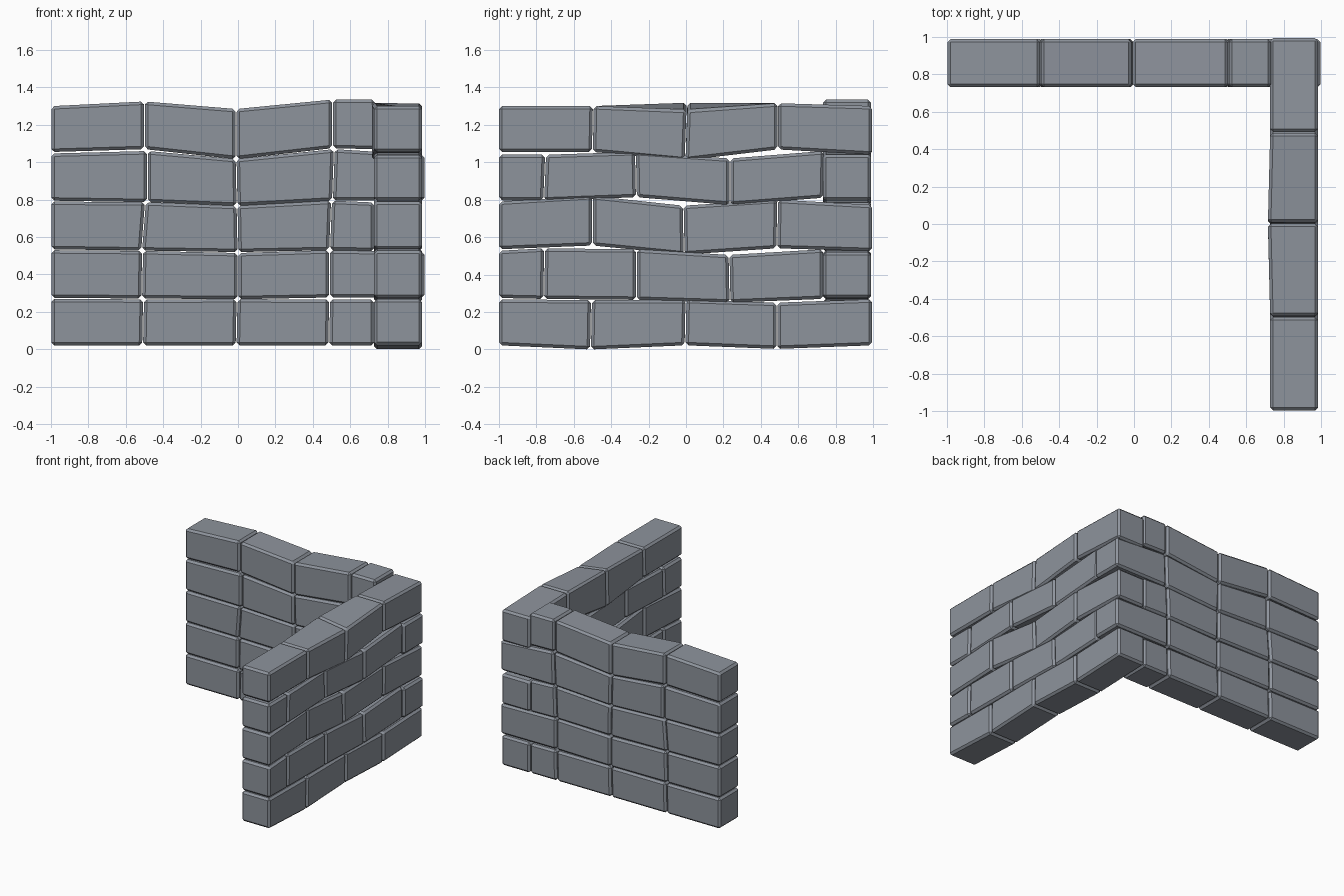
import bpy, bmesh

GAP = 0.0025     # half of the open joint between neighbouring bricks
CHAMFER = 0.016
NEAR, FAR = 0.732, 0.988   # inner and outer face of both walls

stone = bpy.data.materials.new("slate_stone")
stone.diffuse_color = (0.27, 0.295, 0.335, 1)


def make_brick(name, a, b, place):
    """One chamfered brick between joints a and b.
    Joint: (pos at bottom, pos at top, z bottom, z top, inner shift, outer shift, inner lift)"""
    bm = bmesh.new()
    bmesh.ops.create_cube(bm, size=2)
    for v in bm.verts:
        low, high, z0, z1, inner, outer, lift = a if v.co.x < 0 else b
        top, out = v.co.z > 0, v.co.y > 0
        u = (high if top else low) + (GAP if v.co.x < 0 else -GAP)
        d = FAR + outer if out else NEAR + inner
        z = (z1 if top else z0) + (0 if out or not top else lift)
        v.co = place(u, d, z)
    bmesh.ops.recalc_face_normals(bm, faces=bm.faces)
    bmesh.ops.bevel(bm, geom=bm.edges[:], offset=CHAMFER, segments=1,
                    profile=0.5, affect='EDGES')
    bmesh.ops.recalc_face_normals(bm, faces=bm.faces)
    me = bpy.data.meshes.new(name)
    bm.to_mesh(me)
    bm.free()
    me.materials.append(stone)
    bpy.context.collection.objects.link(bpy.data.objects.new(name, me))


def joint(low, high, z0, z1, inner=0, outer=0, lift=0):
    return low, high, z0, z1, inner, outer, lift


def build_wall(name, courses, place):
    for r, course in enumerate(courses, 1):
        joints = [joint(*j) for j in course]
        for i in range(len(joints) - 1):
            make_brick(f"{name}_course{r}_brick{i + 1}", joints[i], joints[i + 1], place)


# Back wall, joints along x
E = -1.0
back = [
    [(E, E, .02, .27), (-.51, -.505, .02, .267), (-.01, -.005, .02, .268),
     (.485, .49, .02, .267), (.73, .73, .02, .265)],
    [(E, E, .275, .53), (-.515, -.51, .272, .526), (0, 0, .268, .515),
     (.49, .49, .277, .53), (1.0, 1.0, .275, .52)],
    [(E, E, .535, .79), (-.515, -.495, .528, .787), (0, -.005, .52, .767),
     (.49, .50, .53, .795), (.73, .73, .525, .785)],
    [(E, E, .795, 1.047), (-.485, -.485, .787, 1.06), (-.005, -.01, .767, 1.018),
     (.505, .515, .795, 1.07), (1.0, 1.0, .795, 1.04)],
    [(E, E, 1.055, 1.30), (-.50, -.50, 1.07, 1.325), (-.01, -.01, 1.017, 1.285),
     (.505, .505, 1.075, 1.335), (.735, .735, 1.07, 1.335)],
]
build_wall("back_wall", back, lambda u, d, z: (u, d, z))

# Right wall, joints along y; some joints push sideways or twist
C = .996
right = [
    [(E, E, .022, .268), (-.51, -.505, .0, .263), (-.005, 0, .022, .265),
     (.485, .485, .003, .25), (C, C, .022, .268)],
    [(E, E, .275, .527), (-.76, -.755, .27, .54), (-.265, -.265, .265, .535),
     (.235, .23, .25, .505), (.735, .735, .27, .535)],
    [(E, E, .535, .79), (-.50, -.50, .555, .82), (-.01, -.015, .507, .768, 0, -.015),
     (.485, .49, .54, .80), (C, C, .525, .772)],
    [(E, E, .797, 1.04), (-.76, -.75, .795, 1.04), (-.265, -.27, .813, 1.055),
     (.235, .235, .772, 1.02), (.735, .74, .81, 1.06)],
    [(E, E, 1.055, 1.30), (-.50, -.495, 1.055, 1.30), (-.005, .005, 1.01, 1.28, -.012, 0, .04),
     (.49, .49, 1.068, 1.315), (C, C, 1.04, 1.30)],
]
build_wall("right_wall", right, lambda u, d, z: (d - .004, u, z))
